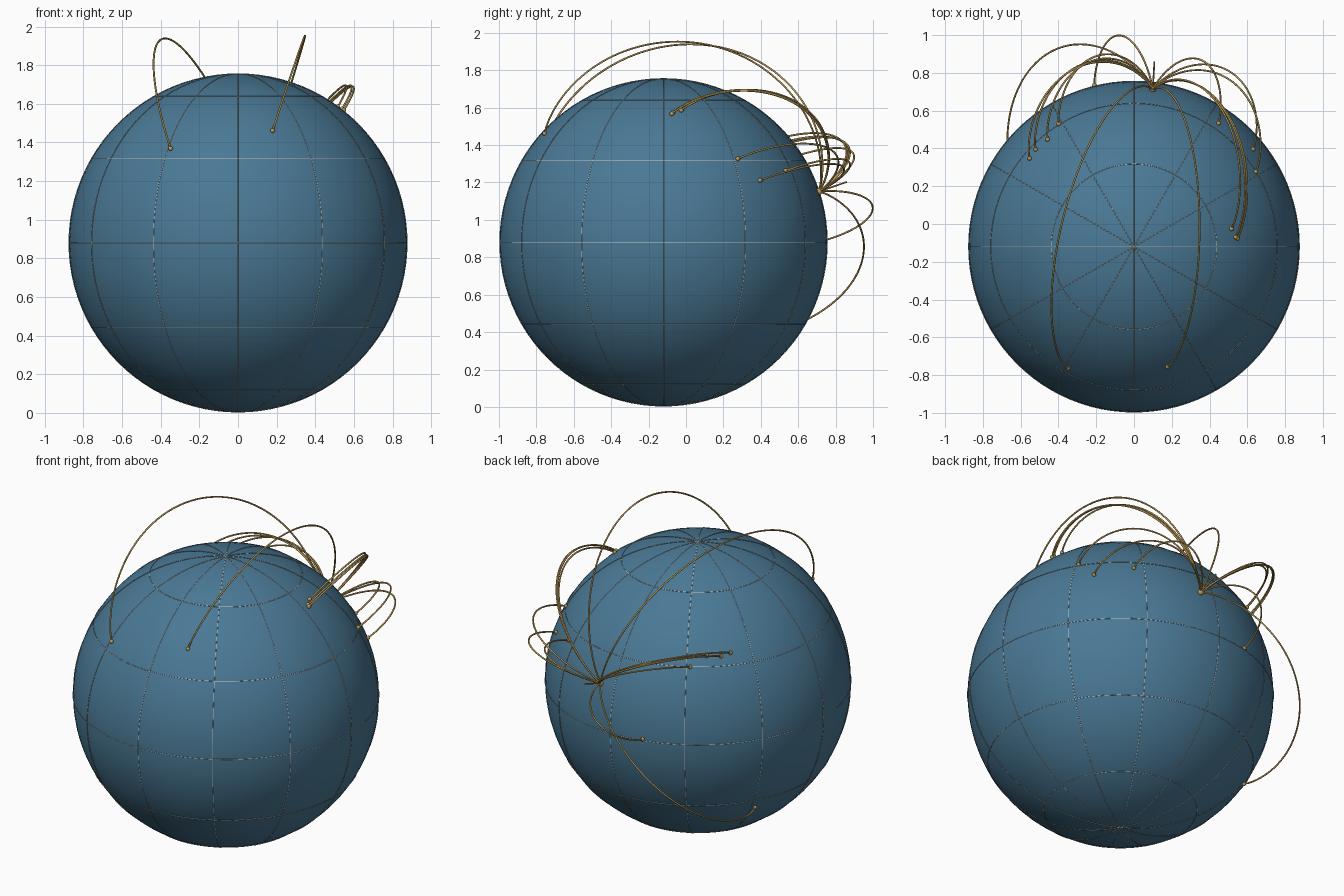
import bpy, bmesh, math
from mathutils import Vector, Matrix

if "Cube" in bpy.data.objects:
    bpy.data.objects.remove(bpy.data.objects["Cube"])

CENTER = Vector((0, -0.12, 0.88))
R = 0.875          # globe radius
LIFT = 0.257       # height of the arcs above the globe


def material(name, rgb):
    m = bpy.data.materials.new(name)
    m.diffuse_color = (*rgb, 1)
    m.use_nodes = True
    m.node_tree.nodes["Principled BSDF"].inputs["Base Color"].default_value = m.diffuse_color
    return m


BLUE = material("ocean_blue", (0.068, 0.19, 0.30))
GOLD = material("gold", (0.50, 0.33, 0.095))
PALE = material("pale_grey", (0.58, 0.60, 0.56))


def tubes(name, paths, radius, mat, cyclic=False, res=1):
    """Sweep a round section along each path and make one mesh."""
    cu = bpy.data.curves.new(name, 'CURVE')
    cu.dimensions = '3D'
    cu.bevel_depth = radius
    cu.bevel_resolution = res
    cu.use_fill_caps = True
    for pts in paths:
        sp = cu.splines.new('POLY')
        sp.points.add(len(pts) - 1)
        for p, co in zip(sp.points, pts):
            p.co = (*co, 1)
        sp.use_cyclic_u = cyclic
    cu.materials.append(mat)
    ob = bpy.data.objects.new(name, cu)
    bpy.context.collection.objects.link(ob)
    bpy.ops.object.select_all(action='DESELECT')
    bpy.context.view_layer.objects.active = ob
    ob.select_set(True)
    bpy.ops.object.convert(target='MESH')
    bpy.ops.object.shade_smooth()
    return bpy.context.object


def balls(name, spots, mat, segs, rings):
    """Spheres given as (center, radius) pairs in one mesh."""
    bm = bmesh.new()
    for c, r in spots:
        bmesh.ops.create_uvsphere(bm, u_segments=segs, v_segments=rings,
                                  radius=r, matrix=Matrix.Translation(c))
    for f in bm.faces:
        f.smooth = True
    me = bpy.data.meshes.new(name)
    bm.to_mesh(me)
    bm.free()
    me.materials.append(mat)
    ob = bpy.data.objects.new(name, me)
    bpy.context.collection.objects.link(ob)


# Globe
balls("globe", [(CENTER, R)], BLUE, 96, 48)

# Latitude and longitude rings every 30 degrees
GRID_R, N = R + 0.0015, 96
ring = [2 * math.pi * i / N for i in range(N)]
rings = []
for lat in range(-60, 61, 30):
    a = math.radians(lat)
    rings.append([CENTER + GRID_R * Vector((math.cos(a) * math.cos(t),
                  math.cos(a) * math.sin(t), math.sin(a))) for t in ring])
for lon in range(0, 180, 30):
    a = math.radians(lon)
    rings.append([CENTER + GRID_R * Vector((math.cos(t) * math.cos(a),
                  math.cos(t) * math.sin(a), math.sin(t))) for t in ring])
tubes("graticule", rings, 0.0016, PALE, cyclic=True)

# Arc destinations as positions on the globe
HUB = Vector((0.10, 0.72, 1.155))
ENDS = [(-0.35, -0.765, 1.37), (0.18, -0.76, 1.465),
        (0.513, -0.026, 1.58), (0.535, -0.07, 1.57), (0.546, -0.076, 1.565),
        (0.65, 0.28, 1.33), (0.635, 0.40, 1.214), (0.452, 0.54, 1.267),
        (-0.55, 0.345, 1.377), (-0.518, 0.392, 1.365),
        (-0.455, 0.444, 1.37), (-0.397, 0.526, 1.317),
        (-0.21, 0.733, 0.89), (-0.633, 0.218, 0.38)]


def arc(a, b, n=56):
    """Great-circle path that rises from the globe and lands again."""
    ang = a.angle(b)
    pts = []
    for i in range(n + 1):
        t = i / n
        d = (a * math.sin((1 - t) * ang) + b * math.sin(t * ang)) / math.sin(ang)
        h = max(0.0, math.sin(math.pi * t)) ** 0.87
        pts.append(CENTER + d * (R + 0.004 + LIFT * h))
    return pts


hub_dir = (HUB - CENTER).normalized()
end_dirs = [(Vector(e) - CENTER).normalized() for e in ENDS]

# Flight arcs and the short spike at the hub
tubes("arcs", [arc(hub_dir, d) for d in end_dirs], 0.005, GOLD, res=2)
tubes("hub_spike", [[HUB, Vector((0.108, 0.86, 1.203))]], 0.0045, GOLD, res=2)

# End markers and hub marker
spots = [(CENTER + d * (R + 0.005), 0.012) for d in end_dirs]
balls("end_markers", spots, GOLD, 16, 10)
balls("hub_marker", [(CENTER + hub_dir * (R + 0.007), 0.018)], GOLD, 16, 10)
